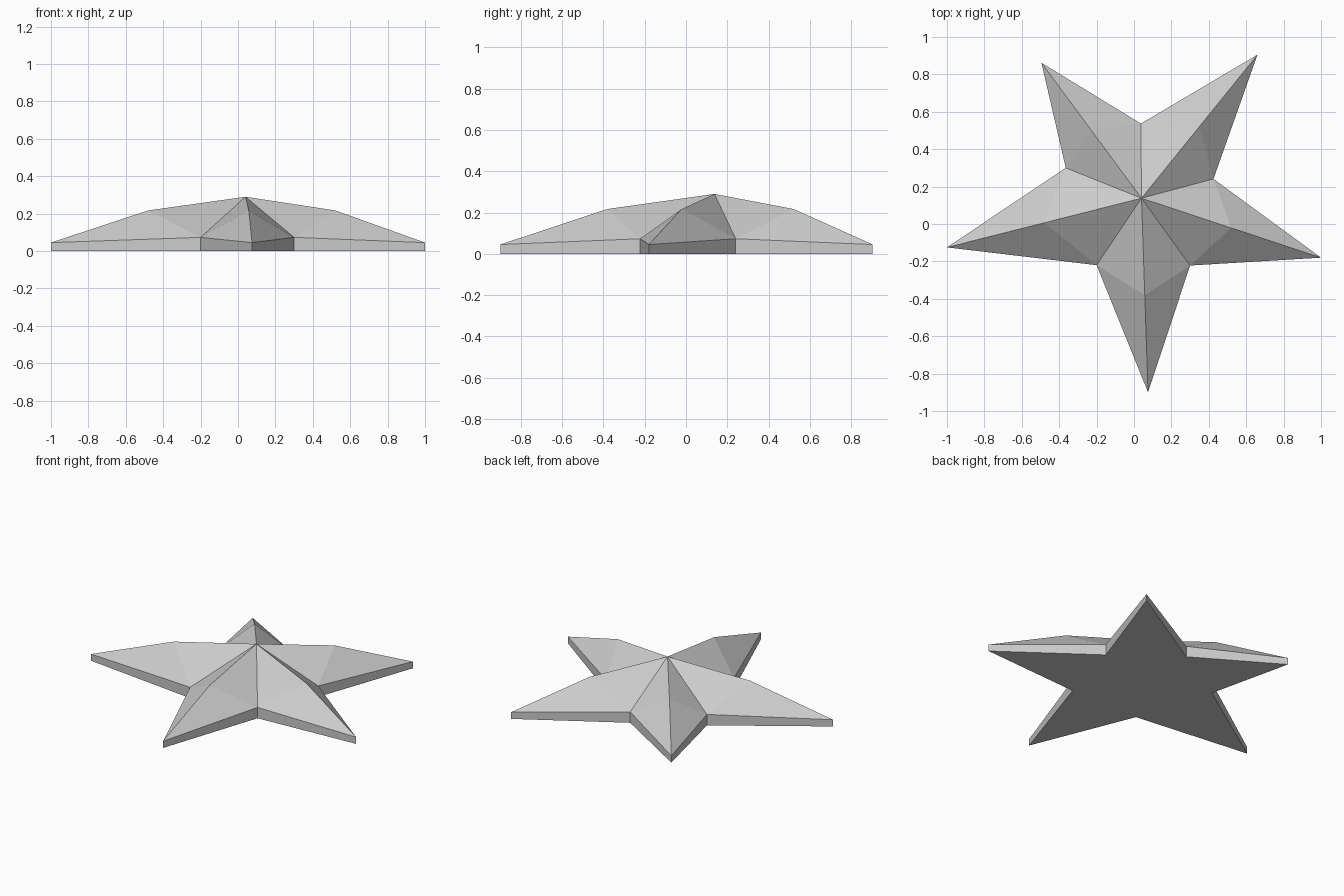
import bpy
import bmesh
from mathutils import Vector

if "Cube" in bpy.data.objects:
    bpy.data.objects.remove(bpy.data.objects["Cube"])

# Outline: tips alternate with inner corners, counter-clockwise from the front tip
TIPS = [(0.075, -0.9), (1.0, -0.18), (0.66, 0.905), (-0.495, 0.862), (-1.0, -0.125)]
INNER = [(0.30, -0.222), (0.425, 0.241), (0.037, 0.537), (-0.365, 0.30), (-0.20, -0.22)]
TIP_Z, INNER_Z, RIDGE_Z = 0.045, 0.073, 0.217

grey = bpy.data.materials.new("light grey")
grey.diffuse_color = (0.6, 0.6, 0.6, 1)
grey.use_nodes = True
grey.node_tree.nodes["Principled BSDF"].inputs["Base Color"].default_value = grey.diffuse_color

bm = bmesh.new()
centre = bm.verts.new((0.04, 0.138, 0.29))
rim, base, ridge = [], [], []
for tip, inner in zip(TIPS, INNER):
    for (x, y), z in ((tip, TIP_Z), (inner, INNER_Z)):
        rim.append(bm.verts.new((x, y, z)))
        base.append(bm.verts.new((x, y, 0)))
    # Bend halfway along each arm's ridge
    mid = (centre.co + Vector((*tip, 0))) / 2
    ridge.append(bm.verts.new((mid.x, mid.y, RIDGE_Z)))

# Faceted arms: an inner and an outer facet on each side of the ridge
for i in range(5):
    tip, right, left = rim[2 * i], rim[2 * i + 1], rim[2 * i - 1]
    bm.faces.new((centre, ridge[i], right))
    bm.faces.new((ridge[i], tip, right))
    bm.faces.new((centre, left, ridge[i]))
    bm.faces.new((ridge[i], left, tip))

# Thin side walls and flat underside
for i in range(10):
    j = (i + 1) % 10
    bm.faces.new((base[i], base[j], rim[j], rim[i]))
bm.faces.new(base[::-1])
bmesh.ops.recalc_face_normals(bm, faces=bm.faces)

mesh = bpy.data.meshes.new("star")
bm.to_mesh(mesh)
bm.free()
mesh.materials.append(grey)
star = bpy.data.objects.new("star", mesh)
bpy.context.collection.objects.link(star)
